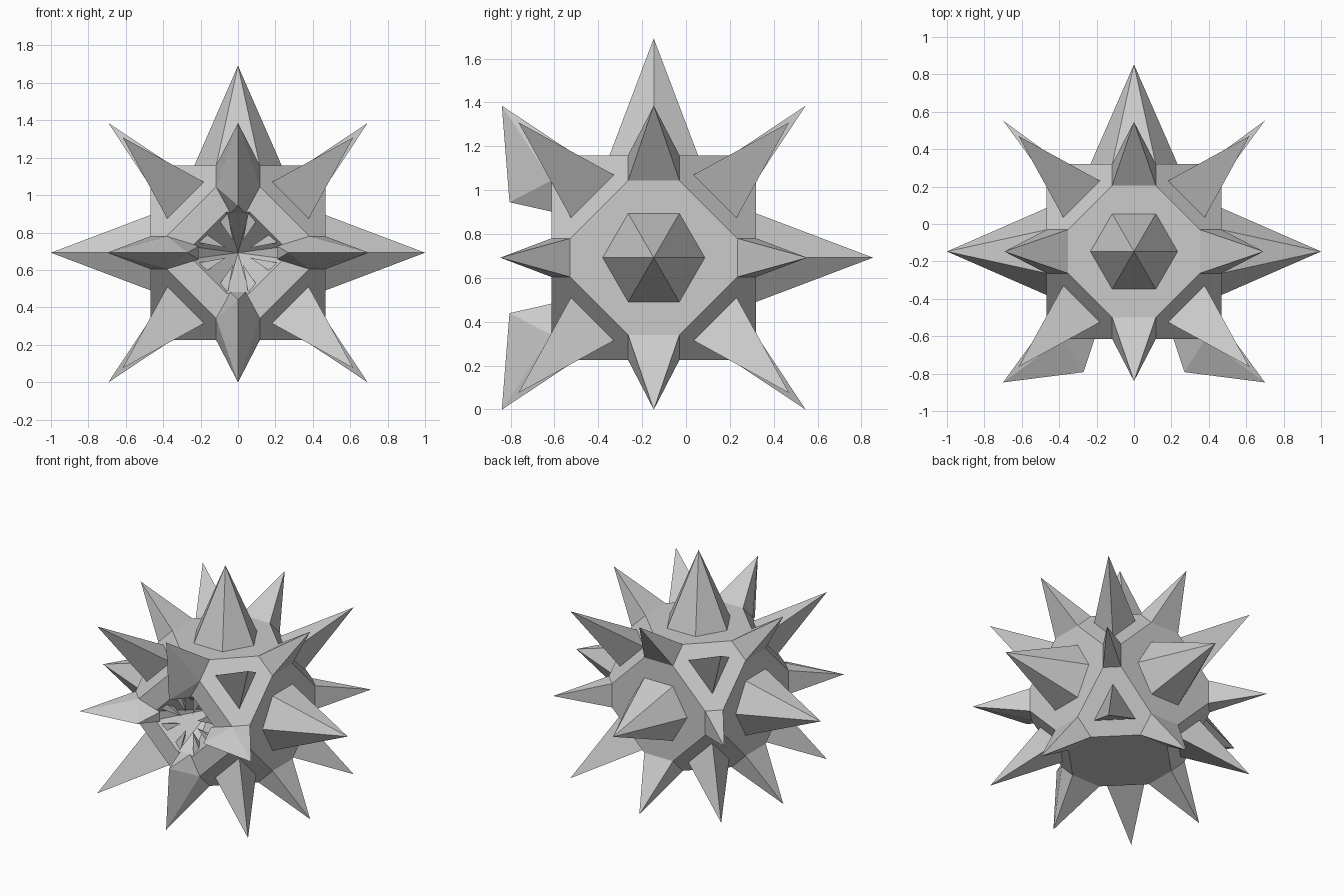
import bpy, bmesh, math
from itertools import product
from mathutils import Vector

if "Cube" in bpy.data.objects:
    bpy.data.objects.remove(bpy.data.objects["Cube"])

C = Vector((0, -0.147, 0.692))   # centre of the ball
H, M, S = 0.467, 0.352, 0.117    # facet coordinates
N, W = 0.381, 0.088              # narrower facets around the waist


def finish(name, bm):
    bmesh.ops.recalc_face_normals(bm, faces=bm.faces[:])
    me = bpy.data.meshes.new(name)
    bm.to_mesh(me)
    bm.free()
    ob = bpy.data.objects.new(name, me)
    ob.location = C
    bpy.context.collection.objects.link(ob)
    return ob


def hull(points):
    bm = bmesh.new()
    for p in points:
        bm.verts.new(p)
    bmesh.ops.convex_hull(bm, input=bm.verts[:])
    bmesh.ops.dissolve_limit(bm, angle_limit=0.02, verts=bm.verts[:], edges=bm.edges[:])
    return bm


def spike(name, base, tip):
    # open pyramid over an ordered base loop
    bm = bmesh.new()
    t = bm.verts.new(tip)
    loop = [bm.verts.new(p) for p in base]
    for a, b in zip(loop, loop[1:] + loop[:1]):
        bm.faces.new((a, b, t))
    c = sum((Vector(p) for p in base), Vector()) / len(base)
    d = Vector(tip) - c
    bm.normal_update()
    if sum((f.normal.dot(f.calc_center_median() - c) for f in bm.faces)) < 0:
        bmesh.ops.reverse_faces(bm, faces=bm.faces[:])
    me = bpy.data.meshes.new(name)
    bm.to_mesh(me)
    bm.free()
    ob = bpy.data.objects.new(name, me)
    ob.location = C
    bpy.context.collection.objects.link(ob)


# faceted ball, with a crater sunk into the front
pts = []
for sx, sy, sz in product((1, -1), repeat=3):
    for x, y, z in ((S, M, H), (M, S, H), (H, S, M), (S, H, M), (H, N, W), (N, H, W)):
        pts.append((x * sx, y * sy, z * sz))
body = hull(pts)
body.normal_update()
front = [f for f in body.faces if f.normal.y < -0.98]
bmesh.ops.inset_region(body, faces=front, thickness=0.145)
for f in front:
    centre = bmesh.ops.poke(body, faces=[f])["verts"]
    for v in centre:
        v.co = (0, -H + 0.3, 0)
finish("faceted_body", body)

# long six-sided spikes on the main axes (none at front or underneath)
R = 0.233
ring = [(R * math.cos(k * math.pi / 3), R * math.sin(k * math.pi / 3)) for k in range(6)]
spike("top_spike", [(a, b, H) for a, b in ring], (0, 0, 1))
spike("back_spike", [(a, H, b) for a, b in ring], (0, 1, 0))
for s in (1, -1):
    spike("side_spike", [(s * H, a, b) for a, b in ring], (s, 0, 0))

# four-sided spikes on the edge facets; the front ones carry a keel
T = 0.693
for s, t in product((1, -1), repeat=2):
    spike("edge_spike",
          [(s * H, S, t * M), (s * H, -S, t * M), (s * M, -S, t * H), (s * M, S, t * H)],
          (s * T, 0, t * T))
for s in (1, -1):
    spike("back_edge_spike", [(S, H, s * M), (-S, H, s * M), (-S, M, s * H), (S, M, s * H)],
          (0, T, s * T))
    spike("back_waist_spike", [(s * H, N, W), (s * H, N, -W), (s * N, H, -W), (s * N, H, W)],
          (s * 0.70, 0.70, 0))
    finish("front_keel_spike", hull(
        [(k * S, -H, s * M) for k in (1, -1)] + [(k * S, -M, s * H) for k in (1, -1)]
        + [(k * 0.04, -H, s * 0.21) for k in (1, -1)]
        + [(0, -T, s * T), (0, -0.658, s * 0.253)]))
    finish("front_waist_spike", hull(
        [(s * N, -H, k * W) for k in (1, -1)] + [(s * H, -N, k * W) for k in (1, -1)]
        + [(s * 0.21, -H, k * 0.035) for k in (1, -1)]
        + [(s * 0.70, -0.70, 0), (s * 0.27, -0.645, 0)]))

# three-sided spikes on the corner facets
A, B, P = 0.378, 0.182, 0.617
for sx, sy, sz in product((1, -1), repeat=3):
    spike("corner_spike",
          [(x * sx, y * sy, z * sz) for x, y, z in ((A, A, B), (B, A, A), (A, B, A))],
          (P * sx, P * sy, P * sz))

# small teeth around the crater rim
for k in range(8):
    a = math.radians(22.5 + 45 * k)
    u, v = Vector((math.cos(a), 0, math.sin(a))), Vector((-math.sin(a), 0, math.cos(a)))
    back = Vector((0, 1, 0))
    spike("crater_tooth",
          [u * 0.21 - back * 0.45 + v * 0.03, u * 0.21 - back * 0.45 - v * 0.03,
           u * 0.16 - back * 0.385], u * 0.07 - back * 0.42)
